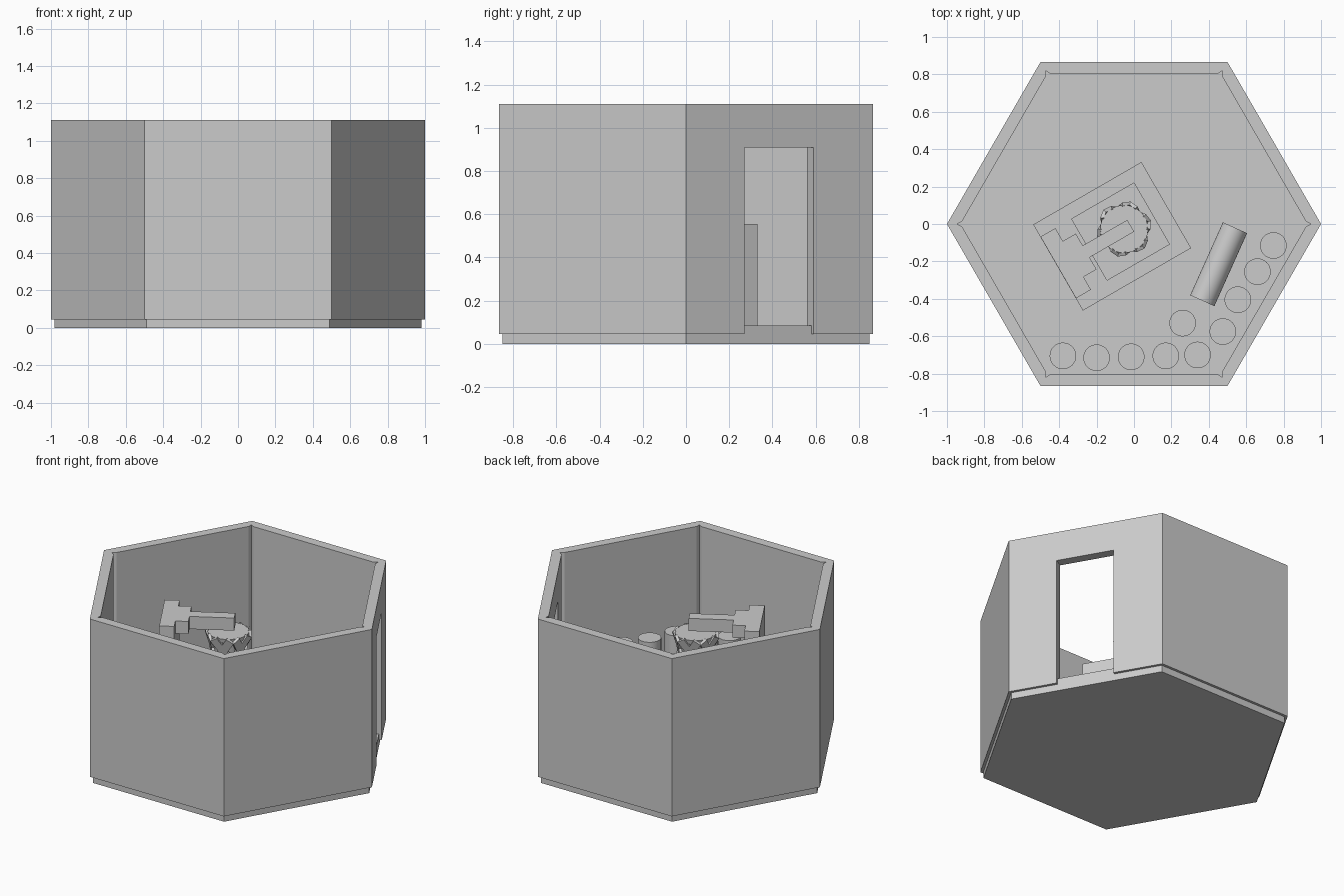
import bpy, bmesh
from math import radians, sin, cos, pi
from mathutils import Matrix, Vector

old = bpy.data.objects.get("Cube")
if old:
    bpy.data.objects.remove(old, do_unlink=True)

stone = bpy.data.materials.new("plain_grey")
stone.use_nodes = True
GREY = (0.6, 0.6, 0.6, 1)
stone.diffuse_color = GREY
stone.node_tree.nodes["Principled BSDF"].inputs["Base Color"].default_value = GREY


def add(name, bm, matrix=None):
    if matrix:
        bm.transform(matrix)
    bmesh.ops.recalc_face_normals(bm, faces=bm.faces)
    mesh = bpy.data.meshes.new(name)
    bm.to_mesh(mesh)
    bm.free()
    mesh.materials.append(stone)
    obj = bpy.data.objects.new(name, mesh)
    bpy.context.collection.objects.link(obj)
    return obj


def prism(name, points, z0, z1, matrix=None):
    bm = bmesh.new()
    face = bm.faces.new([bm.verts.new((x, y, z0)) for x, y in points])
    top = bmesh.ops.extrude_face_region(bm, geom=[face])["geom"]
    verts = [v for v in top if isinstance(v, bmesh.types.BMVert)]
    bmesh.ops.translate(bm, verts=verts, vec=(0, 0, z1 - z0))
    return add(name, bm, matrix)


def box(name, x0, x1, y0, y1, z0, z1, matrix=None):
    return prism(name, [(x0, y0), (x1, y0), (x1, y1), (x0, y1)], z0, z1, matrix)


def cylinder(name, r0, r1, height, matrix):
    bm = bmesh.new()
    bmesh.ops.create_cone(bm, cap_ends=True, segments=32, radius1=r0,
                          radius2=r1, depth=height)
    obj = add(name, bm, matrix)
    bpy.ops.object.select_all(action="DESELECT")
    bpy.context.view_layer.objects.active = obj
    obj.select_set(True)
    bpy.ops.object.shade_smooth_by_angle(angle=radians(40))
    return obj


def cut(obj, cutter):
    mod = obj.modifiers.new("cut", "BOOLEAN")
    mod.operation = "DIFFERENCE"
    mod.solver = "EXACT"
    mod.object = cutter
    deps = bpy.context.evaluated_depsgraph_get()
    mesh = bpy.data.meshes.new_from_object(obj.evaluated_get(deps))
    obj.modifiers.clear()
    obj.data = mesh
    bpy.data.objects.remove(cutter, do_unlink=True)


def polar(r, degrees):
    return r * cos(radians(degrees)), r * sin(radians(degrees))


def turn(degrees):
    return Matrix.Rotation(radians(degrees), 4, "Z")


# Room: hexagonal floor and wall ring with small grooves in the inner corners
FLOOR = 0.085
corners = range(0, 360, 60)
prism("floor", [polar(0.98, a) for a in corners], 0, FLOOR)
walls = prism("walls", [polar(1, a) for a in corners], 0.045, 1.11)
inside = [polar(r, a + d) for a in corners
          for r, d in ((0.919, -0.9), (0.946, 0), (0.919, 0.9))]
cut(walls, prism("room_cutter", inside, -0.1, 1.3))

# Doorway
cut(walls, box("door_cutter", 0.7, 1, -0.188, 0.182, -0.1, 0.91, turn(30)))

# Hearth block with a sunken bed, turned inside the room
hearth_turn = turn(30)
hearth = box("hearth", -0.468, 0.2, -0.264, 0.267, FLOOR, 0.555, hearth_turn)
cut(hearth, box("bed_cutter", -0.275, 0.11, -0.188, 0.19, 0.46, 0.7, hearth_turn))

# Upright back and stepped arm reaching over the bed
TOP = 0.935
box("upright_back", -0.467, -0.375, -0.189, 0.191, 0.555, TOP, hearth_turn)
box("arm_shoulder", -0.375, -0.295, -0.11, 0.111, 0.85, TOP, hearth_turn)
box("arm", -0.295, -0.02, -0.036, 0.037, 0.85, TOP, hearth_turn)

# Round vessel under the arm, with slanted slats around it
vessel = Matrix.Translation((-0.053, -0.027, 0))
cylinder("vessel_top", 0.122, 0.128, 0.03, vessel @ Matrix.Translation((0, 0, 0.815)))
cylinder("vessel_body", 0.06, 0.095, 0.345, vessel @ Matrix.Translation((0, 0, 0.63)))
for i in range(6):
    for side in (-1, 1):
        lean = (Matrix.Translation((0.105, 0, 0.74)) @ Matrix.Rotation(radians(14), 4, "Y")
                @ Matrix.Rotation(radians(32 * side), 4, "X"))
        box("slat", -0.009, 0.009, -0.026, 0.026, -0.12, 0.1,
            vessel @ turn(47 + 60 * i) @ lean)

# Barrels standing along the walls, and one lying on its side
RADIUS, HEIGHT = 0.071, 0.4
spots = [(-0.38, -0.705), (-0.2, -0.715), (-0.015, -0.71), (0.17, -0.705),
         (0.34, -0.7), (0.26, -0.53), (0.475, -0.575), (0.555, -0.405),
         (0.66, -0.255), (0.745, -0.115)]
for x, y in spots:
    cylinder("barrel", RADIUS, RADIUS, HEIGHT,
             Matrix.Translation((x, y, FLOOR + HEIGHT / 2)))
start, end = Vector((0.54, -0.02, 0)), Vector((0.365, -0.41, 0))
axis = end - start
lying = (Matrix.Translation((start + end) / 2 + Vector((0, 0, FLOOR + RADIUS)))
         @ axis.to_track_quat("Z", "Y").to_matrix().to_4x4())
cylinder("fallen_barrel", RADIUS, RADIUS, axis.length, lying)
